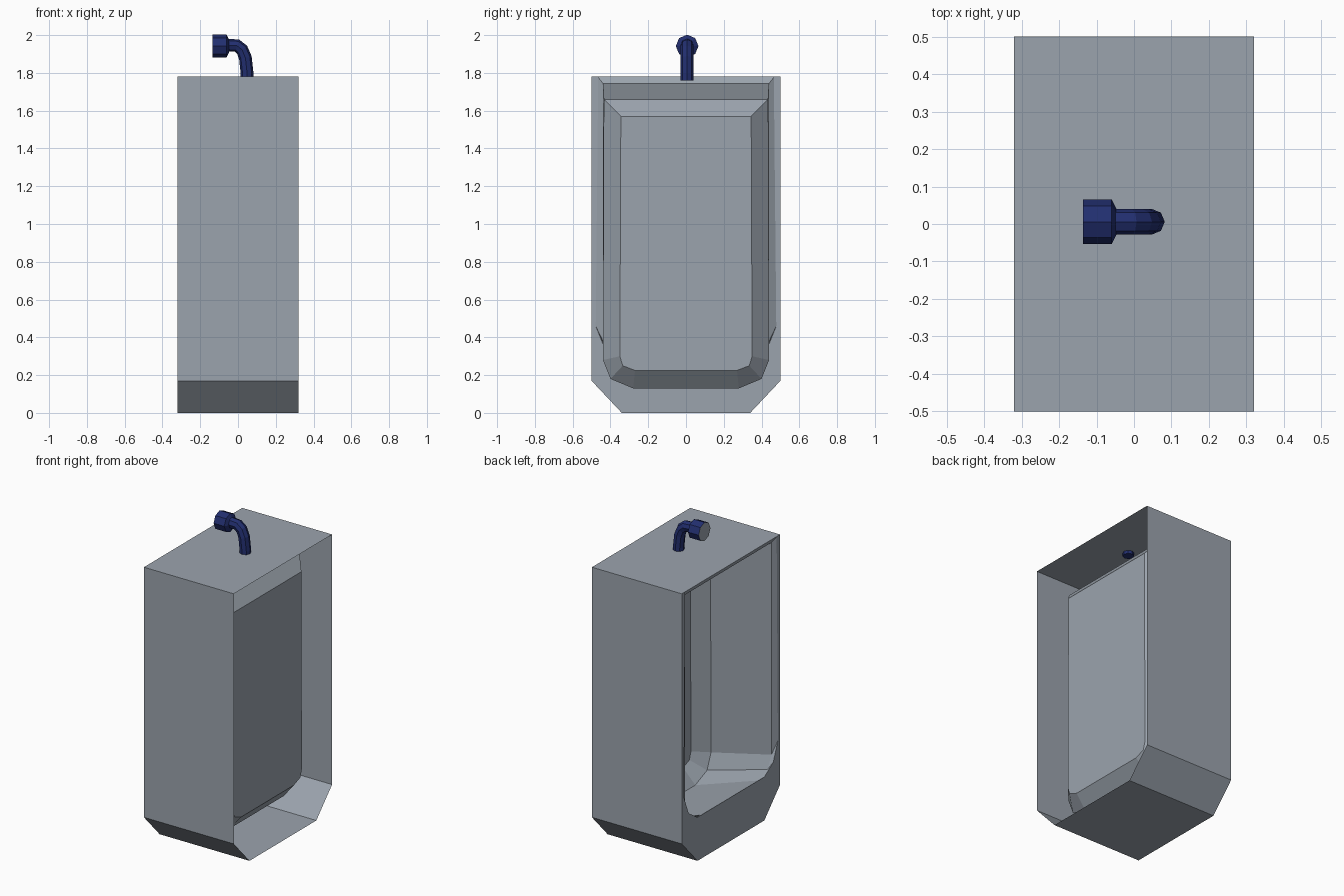
import bpy, bmesh, math
from mathutils import Vector

if "Cube" in bpy.data.objects:
    bpy.data.objects.remove(bpy.data.objects["Cube"])


def material(name, rgb):
    m = bpy.data.materials.new(name)
    m.diffuse_color = (*rgb, 1)
    m.use_nodes = True
    m.node_tree.nodes["Principled BSDF"].inputs["Base Color"].default_value = m.diffuse_color
    return m


ceramic = material("grey ceramic", (0.33, 0.37, 0.42))
blue = material("dark blue metal", (0.016, 0.028, 0.16))


def outline(x, half):
    """Mirror a half outline (y, z) into a closed loop at depth x."""
    return [(x, y, z) for y, z in half] + [(x, -y, z) for y, z in reversed(half)]


def loft(name, loops, mats, cap_start=False, cap_end=False):
    """Bridge loops of equal length into a surface."""
    bm = bmesh.new()
    rings = [[bm.verts.new(p) for p in loop] for loop in loops]
    n = len(rings[0])
    for a, b in zip(rings, rings[1:]):
        for i in range(n):
            j = (i + 1) % n
            bm.faces.new((a[i], a[j], b[j], b[i]))
    if cap_start:
        bm.faces.new(rings[0])
    if cap_end:
        bm.faces.new(rings[-1]).material_index = len(mats) - 1
    bmesh.ops.recalc_face_normals(bm, faces=bm.faces)
    me = bpy.data.meshes.new(name)
    bm.to_mesh(me)
    bm.free()
    for m in mats:
        me.materials.append(m)
    ob = bpy.data.objects.new(name, me)
    bpy.context.collection.objects.link(ob)
    return ob


# Open-backed casing, front face, flared lip, bowl and bowl back in one shell
casing = [(0.34, 0), (0.42, 0.085), (0.5, 0.17), (0.5, 1.78)]
opening = [(0.34, 0.28), (0.43, 0.34), (0.478, 0.46), (0.465, 1.777)]
lip = [(0.29, 0.27), (0.40, 0.30), (0.44, 0.38), (0.44, 1.745)]
bowl_rear = [(0.28, 0.13), (0.40, 0.18), (0.44, 0.28), (0.435, 1.66)]
bowl_back = [(0.27, 0.225), (0.335, 0.25), (0.35, 0.30), (0.345, 1.57)]
loft("urinal_body",
     [outline(0.32, casing), outline(-0.32, casing), outline(-0.32, opening),
      outline(-0.30, lip), outline(0.13, bowl_rear), outline(0.21, bowl_back)],
     [ceramic], cap_end=True)


def ring(x, z, r, angle):
    """Eight-sided ring across a pipe heading at the given angle in the xz plane."""
    up = Vector((-math.sin(angle), 0, math.cos(angle)))
    side = Vector((0, 1, 0))
    c = Vector((x, 0.006, z))
    return [c + r * (math.cos(t) * up + math.sin(t) * side)
            for t in (k * math.pi / 4 for k in range(8))]


# Bent supply pipe
path = [(0.048, 1.76, 90), (0.048, 1.80, 90), (0.039, 1.88, 105),
        (0.022, 1.922, 130), (-0.005, 1.944, 160), (-0.055, 1.947, 180)]
loft("supply_pipe", [ring(x, z, 0.034, math.radians(a)) for x, z, a in path],
     [blue], cap_start=True)

# Pipe coupling with a grey end disc
loft("pipe_coupling",
     [ring(x, 1.942, r, math.pi) for x, r in
      [(-0.047, 0.034), (-0.06, 0.06), (-0.136, 0.06)]],
     [blue, ceramic], cap_start=True, cap_end=True)
